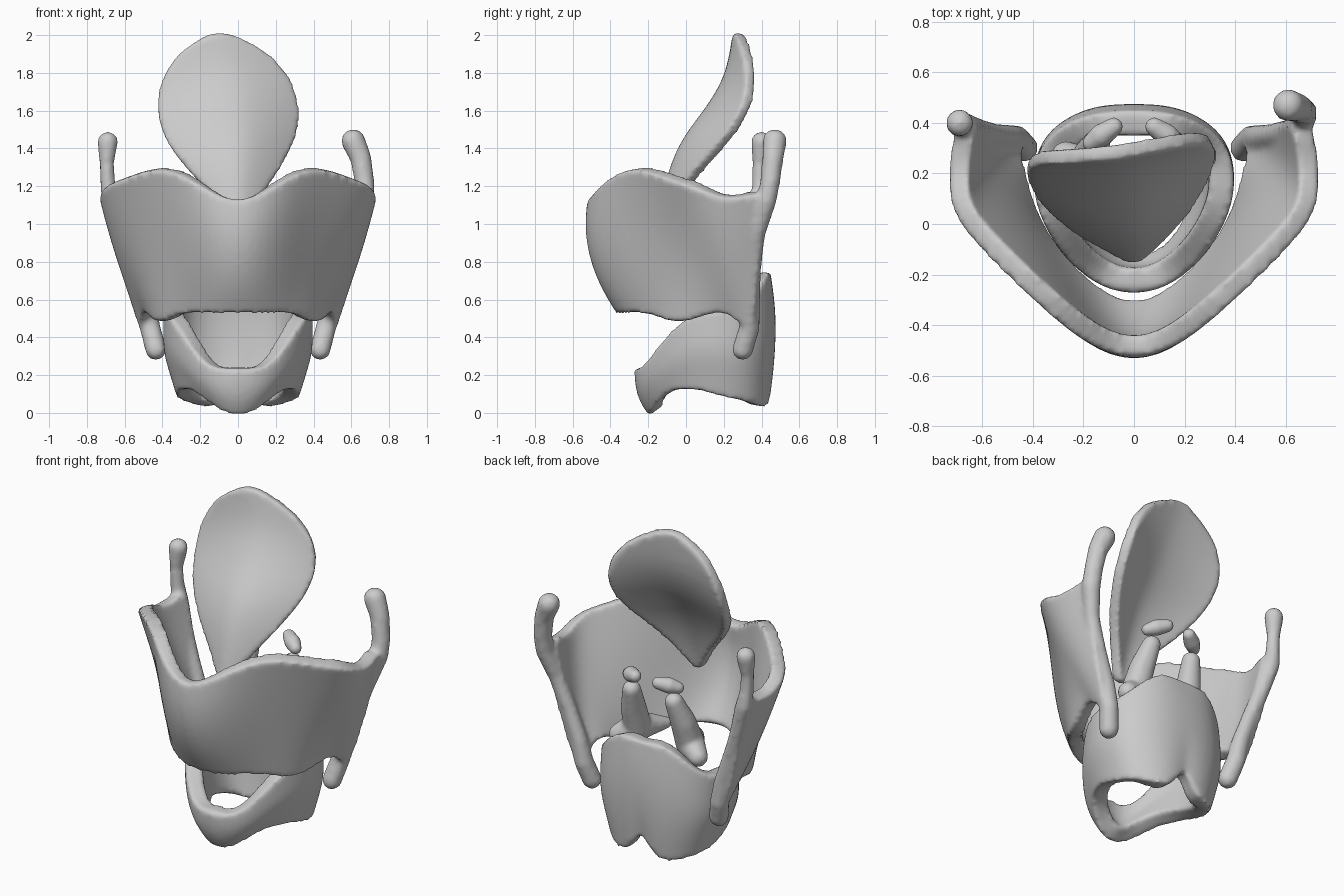
import bpy, bmesh
from mathutils import Vector, Matrix

if "Cube" in bpy.data.objects:
    bpy.data.objects.remove(bpy.data.objects["Cube"])


def add_beads(bm, path):
    """Rounded rod of varying radius: overlapping spheres along (x, y, z, r) points."""
    for a, b in zip(path, path[1:]):
        a, b = Vector(a), Vector(b)
        n = max(2, int((b - a).to_3d().length / 0.012))
        for i in range(n + 1):
            p = a.lerp(b, i / n)
            bmesh.ops.create_icosphere(bm, subdivisions=2, radius=p[3],
                                       matrix=Matrix.Translation(p.to_3d()))


def add_sheet(bm, columns, thickness, closed=False):
    """Smoothed thick sheet through columns of points."""
    tmp = bmesh.new()
    grid = [[tmp.verts.new(p) for p in col] for col in columns]
    pairs = list(zip(grid, grid[1:]))
    if closed:
        pairs.append((grid[-1], grid[0]))
    for c, d in pairs:
        for j in range(len(c) - 1):
            tmp.faces.new((c[j], d[j], d[j + 1], c[j + 1]))
    mesh = bpy.data.meshes.new("sheet")
    tmp.to_mesh(mesh)
    tmp.free()
    ob = bpy.data.objects.new("sheet", mesh)
    bpy.context.collection.objects.link(ob)
    ob.modifiers.new("Subdivide", 'SUBSURF').levels = 2
    solid = ob.modifiers.new("Thickness", 'SOLIDIFY')
    solid.thickness, solid.offset = thickness, 0
    dg = bpy.context.evaluated_depsgraph_get()
    result = bpy.data.meshes.new_from_object(ob.evaluated_get(dg))
    bm.from_mesh(result)
    bpy.data.objects.remove(ob)
    bpy.data.meshes.remove(mesh)
    bpy.data.meshes.remove(result)


def finish(bm, name, voxel=0.016, smooth=6):
    """Fuse everything in bm into one soft organic surface."""
    mesh = bpy.data.meshes.new(name)
    bm.to_mesh(mesh)
    bm.free()
    ob = bpy.data.objects.new(name, mesh)
    bpy.context.collection.objects.link(ob)
    rm = ob.modifiers.new("Fuse", 'REMESH')
    rm.mode, rm.voxel_size, rm.use_smooth_shade = 'VOXEL', voxel, True
    sm = ob.modifiers.new("Soften", 'SMOOTH')
    sm.factor, sm.iterations = 0.5, smooth


def flip(p):
    return (-p[0],) + tuple(p[1:])


# Thyroid shield: bottom edge, top edge and outward bulge for the right half
half = [((0, -.345, .55), (0, -.50, 1.09), (0, -.075)),
        ((.15, -.30, .54), (.17, -.44, 1.20), (.01, -.05)),
        ((.29, -.17, .54), (.33, -.31, 1.30), (0, -.01)),
        ((.38, -.05, .47), (.48, -.17, 1.29), (-.005, .01)),
        ((.43, .07, .51), (.60, -.05, 1.24), (0, .005)),
        ((.465, .20, .56), (.70, .07, 1.21), (.015, 0)),
        ((.48, .29, .50), (.695, .23, 1.12), (.02, 0)),
        ((.475, .36, .42), (.665, .41, 1.20), (.01, 0))]


def shield_column(bottom, top, bulge, side):
    col = []
    for i in range(6):
        t = i / 5
        p = Vector(bottom).lerp(Vector(top), t)
        k = 4 * t * (1 - t)
        col.append((side * (p.x + bulge[0] * k), p.y + bulge[1] * k, p.z))
    return col


bm = bmesh.new()
columns = [shield_column(*h, -1) for h in reversed(half[1:])]
columns += [shield_column(*h, 1) for h in half]
add_sheet(bm, columns, 0.085)
# Horns and rear borders
border = [(.435, .30, .335, .058), (.465, .335, .45, .057), (.49, .345, .58, .05),
          (.555, .355, .77, .045), (.625, .375, .95, .047)]
add_beads(bm, border + [(.67, .425, 1.12, .055), (.67, .445, 1.22, .055),
                        (.65, .46, 1.35, .058), (.61, .47, 1.44, .066)])
add_beads(bm, [flip(p) for p in border] +
          [(-.675, .395, 1.12, .05), (-.69, .39, 1.22, .042),
           (-.695, .39, 1.32, .04), (-.69, .40, 1.435, .057)])
finish(bm, "thyroid_cartilage", smooth=5)

# Cricoid ring: x, y, bottom, top around the right half, low in front, tall behind
ring = [(0, -.235, -.01, .25), (.13, -.20, .06, .22), (.25, -.09, .14, .41),
        (.335, .06, .14, .54), (.355, .20, .10, .55), (.32, .32, .07, .57),
        (.20, .395, .03, .72), (.09, .415, .05, .75), (0, .415, .22, .73)]


def ring_column(x, y, lo, hi, side):
    col = []
    for i in range(5):
        t = i / 4
        s = 0.80 + 0.20 * min(1, t * 2)
        front = .06 * max(0, -y / .2) * (1 - t) ** 3
        back = .03 * max(0, y / .42) * (4 * t * (1 - t) - .6)
        col.append((side * x * s, y + front + back, lo + (hi - lo) * t))
    return col


bm = bmesh.new()
columns = [ring_column(*r, 1) for r in ring] + [ring_column(*r, -1) for r in ring[-2:0:-1]]
add_sheet(bm, columns, 0.10, closed=True)
finish(bm, "cricoid_cartilage", smooth=5)

# Epiglottis leaf: z, keel x, keel y, left x, right x, side edge y
rows = [(.99, 0, -.13, -.03, .03, -.12), (1.14, 0, -.10, -.12, .11, -.06),
        (1.30, 0, -.06, -.28, .22, .05), (1.45, 0, .005, -.39, .30, .18),
        (1.60, -.01, .13, -.43, .32, .28), (1.76, -.03, .23, -.41, .28, .31),
        (1.90, -.06, .265, -.32, .17, .30), (2.01, -.10, .28, -.20, .01, .285)]


def leaf(fill):
    """Leaf columns; fill pulls the keel back towards the side edges."""
    cols = []
    for i in range(-4, 5):
        t = abs(i) / 4
        col = []
        for z, kx, ky, left, right, ey in rows:
            w = (left if i < 0 else right) - kx
            y = ky + (ey - ky) * (t ** 1.5 + fill * (1 - t ** 1.5))
            col.append((kx + w * t, y + .13 * w * t, z - (.03 * t * t if z > 1.95 else 0)))
        cols.append(col)
    return cols


bm = bmesh.new()
add_sheet(bm, leaf(0), 0.06)
add_sheet(bm, leaf(0.3), 0.06)
finish(bm, "epiglottis", smooth=5)

# Paired arytenoids (three-pronged pyramids) and their small corniculate caps
for label, f in (("right", lambda p: p), ("left", flip)):
    bm = bmesh.new()
    core = (.18, .22, .70, .085)
    for prong in ([core, (.17, .27, .84, .075), (.145, .325, .98, .055)],
                  [core, (.15, .14, .69, .065), (.10, .05, .68, .035)],
                  [core, (.27, .27, .65, .06)]):
        add_beads(bm, [f(p) for p in prong])
    finish(bm, label + "_arytenoid", 0.012, 5)
    bm = bmesh.new()
    add_beads(bm, [f(p) for p in ((.17, .32, 1.07, .036), (.13, .35, 1.085, .048),
                                  (.08, .385, 1.10, .038))])
    finish(bm, label + "_corniculate", 0.01, 3)
